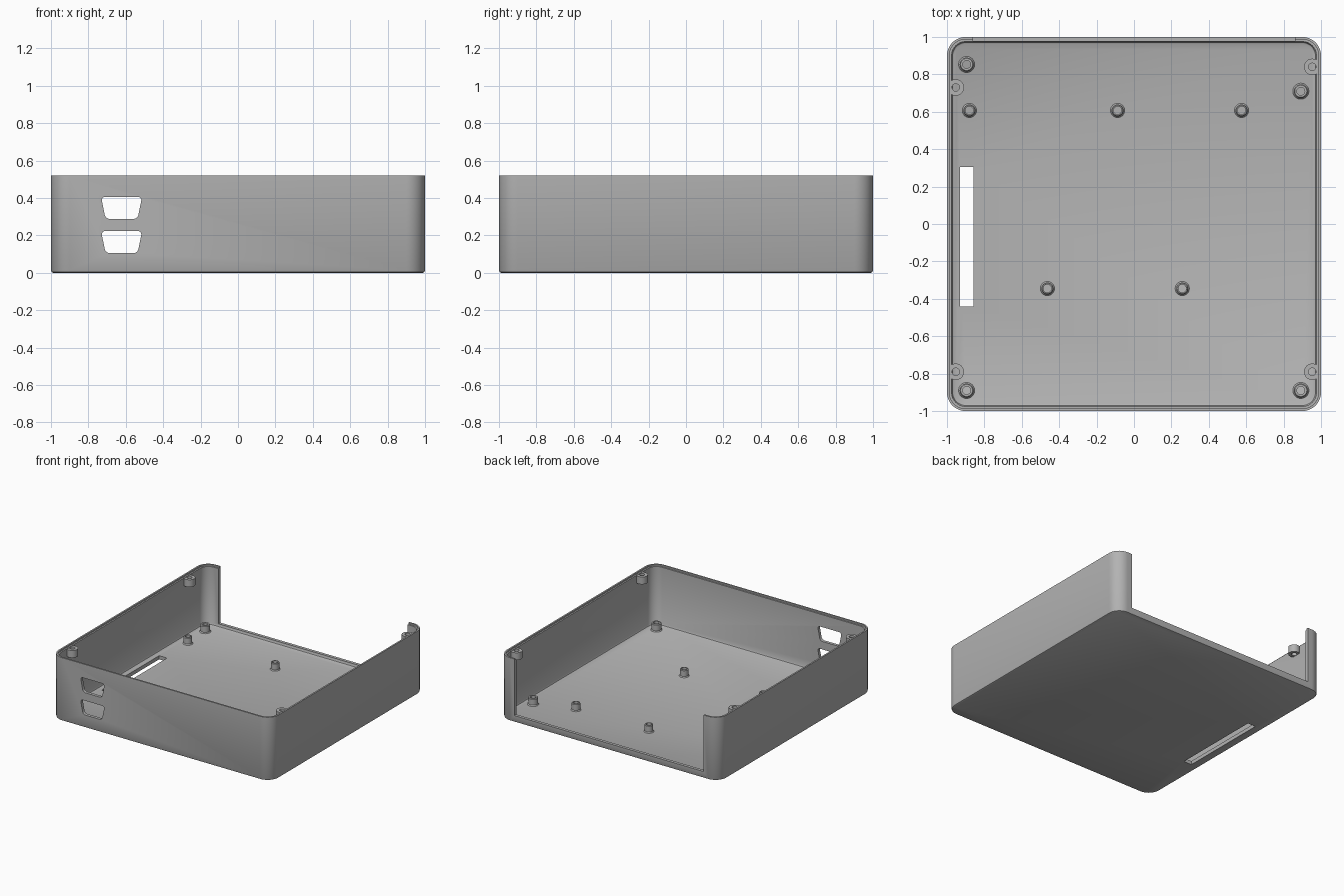
import bpy, bmesh, math
from mathutils import Vector

cube = bpy.data.objects.get("Cube")
if cube:
    bpy.data.objects.remove(cube, do_unlink=True)

grey = bpy.data.materials.new("plain grey")
grey.use_nodes = True
COLOR = (0.45, 0.45, 0.45, 1)
grey.diffuse_color = COLOR
grey.node_tree.nodes["Principled BSDF"].inputs["Base Color"].default_value = COLOR

HEIGHT, FLOOR, WALL, RADIUS = 0.52, 0.03, 0.025, 0.1


def finish(name, bm):
    bmesh.ops.recalc_face_normals(bm, faces=bm.faces)
    mesh = bpy.data.meshes.new(name)
    bm.to_mesh(mesh)
    bm.free()
    obj = bpy.data.objects.new(name, mesh)
    bpy.context.collection.objects.link(obj)
    mesh.materials.append(grey)
    return obj


def activate(obj):
    bpy.ops.object.select_all(action='DESELECT')
    obj.select_set(True)
    bpy.context.view_layer.objects.active = obj


def smooth(obj):
    activate(obj)
    bpy.ops.object.shade_smooth_by_angle(angle=math.radians(30))


def bridge(bm, a, b):
    n = len(a)
    for i in range(n):
        bm.faces.new((a[i], a[(i + 1) % n], b[(i + 1) % n], b[i]))


def rounded_loop(bm, inset, z, steps=12):
    """Rounded square outline, inset from the outer wall."""
    r, c = RADIUS - inset, 1 - RADIUS
    loop = []
    for q in range(4):
        mid = math.pi / 4 + q * math.pi / 2
        cx, cy = math.copysign(c, math.cos(mid)), math.copysign(c, math.sin(mid))
        for s in range(steps + 1):
            a = (q + s / steps) * math.pi / 2
            loop.append(bm.verts.new((cx + r * math.cos(a), cy + r * math.sin(a), z)))
    return loop


def make_shell():
    # inset and height of each ring: outside up, stepped rim, inside down
    rings = [(0.012, 0), (0.004, 0.004), (0, 0.012), (0, HEIGHT), (0.013, HEIGHT),
             (0.013, HEIGHT - 0.012), (WALL, HEIGHT - 0.012),
             (WALL, FLOOR + 0.015), (WALL + 0.005, FLOOR + 0.005), (WALL + 0.015, FLOOR)]
    bm = bmesh.new()
    loops = [rounded_loop(bm, i, z) for i, z in rings]
    for a, b in zip(loops, loops[1:]):
        bridge(bm, a, b)
    bm.faces.new(loops[0])
    bm.faces.new(loops[-1])
    return finish("case_shell", bm)


def prism(name, outline, y0, y1, bevel=0):
    """Extrude an x-z outline along y, with optional rounded long edges."""
    bm = bmesh.new()
    a, b = ([bm.verts.new((x, y, z)) for x, z in outline] for y in (y0, y1))
    bridge(bm, a, b)
    bm.faces.new(a)
    bm.faces.new(b)
    if bevel:
        edges = [e for e in bm.edges
                 if abs((e.verts[0].co - e.verts[1].co).normalized().dot(Vector((0, 1, 0)))) > 0.9]
        bmesh.ops.bevel(bm, geom=edges, offset=bevel, segments=6, profile=0.5, affect='EDGES')
    return finish(name, bm)


def box(name, x0, x1, y0, y1, z0, z1):
    return prism(name, [(x0, z0), (x1, z0), (x1, z1), (x0, z1)], y0, y1)


def cut(target, cutter):
    cutter.hide_render = True
    activate(target)
    mod = target.modifiers.new("cut", 'BOOLEAN')
    mod.operation, mod.solver, mod.object = 'DIFFERENCE', 'EXACT', cutter
    bpy.ops.object.modifier_apply(modifier=mod.name)
    bpy.data.objects.remove(cutter, do_unlink=True)


def lathe(name, profile, x, y, steps=32):
    """Closed ring-shaped profile turned about a vertical axis."""
    bm = bmesh.new()
    loops = [[bm.verts.new((x + r * math.cos(math.tau * i / steps),
                            y + r * math.sin(math.tau * i / steps), z))
              for i in range(steps)] for r, z in profile]
    for a, b in zip(loops, loops[1:] + loops[:1]):
        bridge(bm, a, b)
    obj = finish(name, bm)
    smooth(obj)
    return obj


# Tray with open back, connector ports and cable slot
shell = make_shell()
cut(shell, box("back_opening_cutter", -0.86, 0.86, 0.96, 1.1, 0.055, 1))
for z in (0.105, 0.288):
    port = [(-0.708, z), (-0.537, z), (-0.513, z + 0.118), (-0.732, z + 0.118)]
    cut(shell, prism("port_cutter", port, -1.1, -0.9, 0.022))
cut(shell, box("slot_cutter", -0.93, -0.858, -0.44, 0.305, -0.1, 0.1))
smooth(shell)


# Floor standoffs with flared feet and screw holes
def standoff(name, x, y, r):
    top, hole = FLOOR + 0.06, 0.021
    lathe(name, [(hole, FLOOR - 0.004), (r + 0.006, FLOOR - 0.004), (r + 0.006, FLOOR),
                 (r, FLOOR + 0.008), (r, top - 0.005), (r - 0.005, top), (hole, top)], x, y)


for x, y in ((-0.895, 0.853), (0.892, 0.71), (-0.895, -0.89), (0.892, -0.89)):
    standoff("corner_standoff", x, y, 0.037)
for x, y in ((-0.88, 0.607), (-0.088, 0.607), (0.575, 0.607), (-0.463, -0.345), (0.258, -0.345)):
    standoff("board_standoff", x, y, 0.032)

# Lid screw bosses set into the side walls
for x, y in ((-0.953, 0.73), (0.953, 0.84), (-0.953, -0.79), (0.953, -0.79)):
    lathe("lid_boss", [(0.02, 0.445), (0.044, 0.445), (0.044, 0.505), (0.02, 0.505)], x, y)
